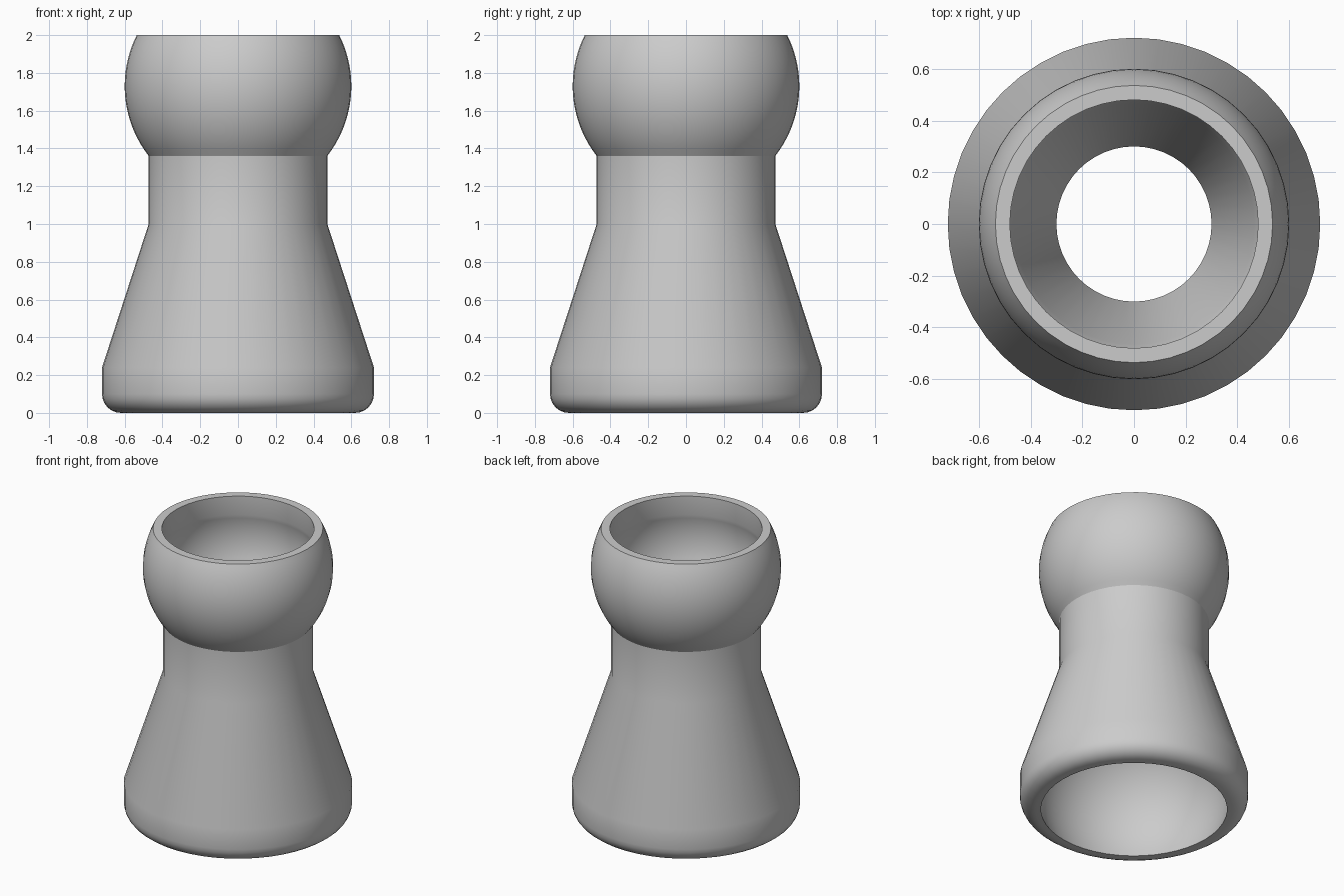
import bpy, bmesh, math

if "Cube" in bpy.data.objects:
    bpy.data.objects.remove(bpy.data.objects["Cube"], do_unlink=True)

SEGMENTS = 48
BALL_Z = 1.73      # centre of the ball end
SOCKET_Z = 0.20    # centre of the hollow socket

grey = bpy.data.materials.new("plain grey")
grey.use_nodes = True
grey.diffuse_color = (0.6, 0.6, 0.6, 1)
grey.node_tree.nodes["Principled BSDF"].inputs["Base Color"].default_value = (0.6, 0.6, 0.6, 1)


def arc(radius, centre_r, centre_z, z_start, z_end, steps):
    """Points (r, z) on a circle, between two heights."""
    a, b = [math.asin((z - centre_z) / radius) for z in (z_start, z_end)]
    return [(centre_r + radius * math.cos(a + (b - a) * i / steps),
             centre_z + radius * math.sin(a + (b - a) * i / steps))
            for i in range(steps + 1)]


def revolve(name, profile):
    """Spin a closed (r, z) profile about the z axis."""
    bm = bmesh.new()
    rings = []
    for i in range(SEGMENTS):
        t = math.tau * i / SEGMENTS
        rings.append([bm.verts.new((r * math.cos(t), r * math.sin(t), z)) for r, z in profile])
    n = len(profile)
    for i in range(SEGMENTS):
        here, there = rings[i], rings[(i + 1) % SEGMENTS]
        for j in range(n):
            k = (j + 1) % n
            bm.faces.new((here[j], there[j], there[k], here[k]))
    bmesh.ops.recalc_face_normals(bm, faces=bm.faces)
    mesh = bpy.data.meshes.new(name)
    bm.to_mesh(mesh)
    bm.free()
    mesh.materials.append(grey)
    obj = bpy.data.objects.new(name, mesh)
    bpy.context.collection.objects.link(obj)
    bpy.ops.object.select_all(action='DESELECT')
    obj.select_set(True)
    bpy.context.view_layer.objects.active = obj
    bpy.ops.object.shade_smooth_by_angle(angle=math.radians(30))


# Outside: rounded foot, tapered skirt, straight neck, ball end
foot = arc(0.10, 0.62, 0.10, 0.0, 0.10, steps=6)
skirt_and_neck = [(0.72, 0.24), (0.473, 1.0), (0.473, 1.36)]
ball = arc(0.60, 0, BALL_Z, 1.365, 2.0, steps=20)

# Inside: straight mouth, hollow ball, tapering bore, domed socket
mouth = [(0.48, 2.0)]
hollow = arc(0.50, 0, BALL_Z, 1.87, 1.546, steps=12)
dome_top = SOCKET_Z + math.sqrt(0.62 ** 2 - 0.30 ** 2)
socket = arc(0.62, 0, SOCKET_Z, dome_top, 0.0, steps=16)

revolve("hose_segment", foot + skirt_and_neck + ball + mouth + hollow + socket)
